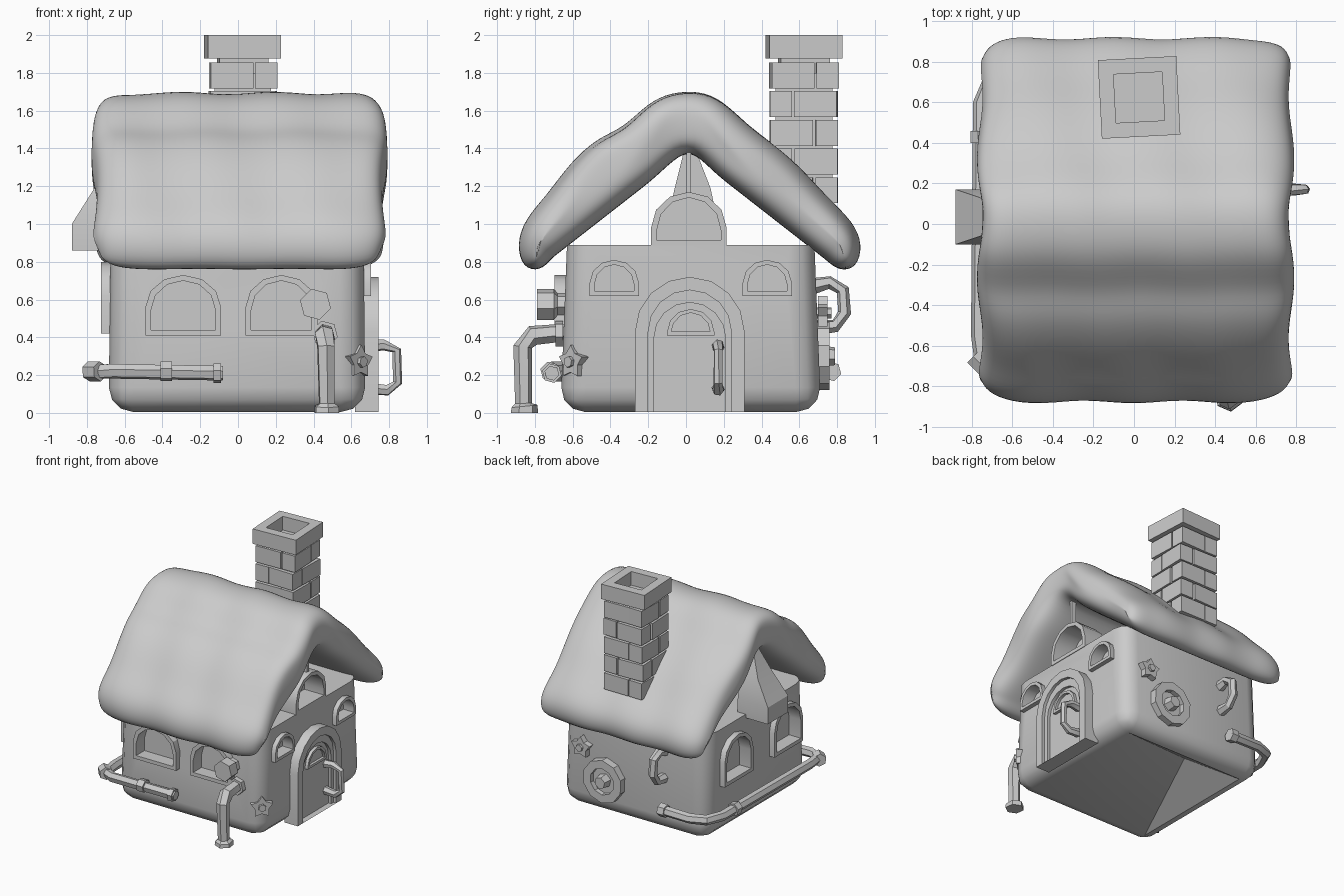
import bpy, bmesh, math, random
from mathutils import Vector, Matrix

if "Cube" in bpy.data.objects:
    bpy.data.objects.remove(bpy.data.objects["Cube"])

random.seed(4)
stone = bpy.data.materials.new("plain grey")
stone.diffuse_color = (0.6, 0.6, 0.6, 1)
stone.use_nodes = True
stone.node_tree.nodes["Principled BSDF"].inputs["Base Color"].default_value = stone.diffuse_color


def finish(bm, name, M=None):
    if M is not None:
        bm.transform(M)
    bmesh.ops.recalc_face_normals(bm, faces=bm.faces)
    me = bpy.data.meshes.new(name)
    bm.to_mesh(me)
    bm.free()
    me.materials.append(stone)
    ob = bpy.data.objects.new(name, me)
    bpy.context.collection.objects.link(ob)
    return ob


def wall_frame(nx, ny, origin):
    """Local x runs along the wall, y is up, z points out of the wall."""
    n = Vector((nx, ny, 0)).normalized()
    u = Vector((-n.y, n.x, 0))
    M = Matrix((u, Vector((0, 0, 1)), n)).transposed().to_4x4()
    M.translation = origin
    return M


def arch(w, h, rise, n=6):
    """Arched outline standing on y = 0."""
    pts = [(-w, 0), (w, 0)]
    for i in range(n + 1):
        a = math.pi * i / n
        pts.append((w * math.cos(a), h - rise + rise * math.sin(a)))
    return pts


def ngon(r, n, r2=None):
    rad = [r if i % 2 == 0 or r2 is None else r2 for i in range(n)]
    return [(q * math.cos(2 * math.pi * i / n + 0.3), q * math.sin(2 * math.pi * i / n + 0.3))
            for i, q in enumerate(rad)]


def prism(name, pts, z0, z1, M, taper=1.0):
    bm = bmesh.new()
    a = [bm.verts.new((x, y, z0)) for x, y in pts]
    b = [bm.verts.new((x * taper, y * taper, z1)) for x, y in pts]
    bm.faces.new(a)
    bm.faces.new(b)
    for i in range(len(pts)):
        j = (i + 1) % len(pts)
        bm.faces.new((a[i], a[j], b[j], b[i]))
    return finish(bm, name, M)


def ring(name, outer, inner, z0, z1, M):
    bm = bmesh.new()
    loops = [[bm.verts.new((x, y, z)) for x, y in p]
             for p, z in ((outer, z0), (outer, z1), (inner, z1), (inner, z0))]
    n = len(outer)
    for k in range(4):
        p, q = loops[k], loops[(k + 1) % 4]
        for i in range(n):
            j = (i + 1) % n
            bm.faces.new((p[i], p[j], q[j], q[i]))
    return finish(bm, name, M)


def tube(name, path, radii, sides=6):
    bm = bmesh.new()
    P = [Vector(p) for p in path]
    if not isinstance(radii, (list, tuple)):
        radii = [radii] * len(P)
    rings, side = [], None
    for i, p in enumerate(P):
        t = (P[min(i + 1, len(P) - 1)] - P[max(i - 1, 0)]).normalized()
        if side is None:
            side = t.orthogonal().normalized()
        side = (side - t * side.dot(t)).normalized()
        up = t.cross(side)
        rings.append([bm.verts.new(p + radii[i] * (side * math.cos(a) + up * math.sin(a)))
                      for a in (2 * math.pi * k / sides for k in range(sides))])
    for a, b in zip(rings, rings[1:]):
        for k in range(sides):
            j = (k + 1) % sides
            bm.faces.new((a[k], a[j], b[j], b[k]))
    bm.faces.new(rings[0])
    bm.faces.new(rings[-1])
    return finish(bm, name)


cutters = []


def window(name, w, h, rise, M, t=0.03, depth=0.05, pocket=0.06, cut=True):
    """Arched frame around a recess; cut=True carves the recess into the walls."""
    inner = [(x, y + t) for x, y in arch(w - t, h - 2 * t, rise - t / 2)]
    ring(name + "_frame", arch(w, h, rise), inner, -0.02 if cut else -pocket, depth, M)
    if cut:
        cutters.append(prism(name + "_cutter", inner, -pocket, 0.2, M))
    else:
        prism(name + "_pane", inner, -pocket - .02, -pocket + .008, M)


# walls: slightly tapered box with rounded corners (hollowed underneath later)
bm = bmesh.new()
bmesh.ops.create_cube(bm, size=1)
for v in bm.verts:
    top = v.co.z > 0
    v.co = (-0.005 + v.co.x * (1.34 if top else 1.36),
            0.025 + v.co.y * (1.31 if top else 1.38), 0.89 if top else 0.005)
edges = [e for e in bm.edges if min(v.co.z for v in e.verts) < 0.5]
bmesh.ops.bevel(bm, geom=edges, offset=0.13, segments=3, profile=0.5, affect='EDGES')
walls = finish(bm, "walls")

# thatched roof: puffy slab swept along x, pinched and scalloped at the ends
outer = [(-.86, .77), (-.89, .89), (-.85, 1.02), (-.73, 1.15), (-.61, 1.32), (-.46, 1.455),
         (-.33, 1.50), (-.2, 1.635), (-.08, 1.69), (.07, 1.70), (.19, 1.65), (.32, 1.52),
         (.45, 1.425), (.60, 1.30), (.73, 1.15), (.88, 1.01), (.93, .89), (.90, .77)]
inner = [(.8 * y, 1.38 - .78 * abs(.8 * y - .01)) for y, z in outer]
inner[0], inner[-1] = (-.77, .75), (.81, .75)
inner[8], inner[9] = (-.03, 1.375), (.05, 1.375)
loop = [Vector(p) for p in outer + inner[::-1]]
N, H = len(loop), len(outer)
norm = []
for i in range(N):
    t = (loop[(i + 1) % N] - loop[i - 1]).normalized()
    norm.append(Vector((-t.y, t.x)))
stations = [(-.77, .12), (-.75, .055), (-.68, .012)] + [(-.56 + .14 * k, 0) for k in range(9)]
stations += [(.68, .012), (.75, .055), (.77, .12)]
bm = bmesh.new()
rows = []
for x, inset in stations:
    row = []
    for i, p in enumerate(loop):
        k = i if i < H else N - 1 - i
        wave = 0.012 * math.sin(13 * x + 1.2 + 0.5 * k) if i < H else 0
        q = p + norm[i] * (wave - inset)
        tip = 0.025 if k in (0, 1, H - 2, H - 1) else 0
        sx = x + 0.008 + math.copysign(1, x) * (0.018 * math.sin(1.25 * k) - tip) * min(1, abs(x) / .7) ** 4
        row.append(bm.verts.new((sx, q.x, q.y)))
    rows.append(row)
for a, b in zip(rows, rows[1:]):
    for i in range(N):
        j = (i + 1) % N
        bm.faces.new((a[i], a[j], b[j], b[i]))
for row in (rows[0], rows[-1]):
    for k in range(H - 1):
        bm.faces.new((row[k], row[k + 1], row[N - 2 - k], row[N - 1 - k]))
roof = finish(bm, "thatched_roof")
sub = roof.modifiers.new("smooth", 'SUBSURF')
sub.levels = sub.render_levels = 2

# chimney: core, courses of four bricks in a pinwheel, hollow cap
C = Vector((0.025, 0.625, 0))
sq = lambda r: [(-r, -r), (r, -r), (r, r), (-r, r)]
prism("chimney_core", sq(.15), 1.12, 1.8, Matrix.Translation(C))
for c in range(5):
    for k in range(4):
        flip = -1 if c % 2 else 1
        x0, x1 = sorted((-.176 * flip, .05 * flip))
        M = (Matrix.Translation(C) @ Matrix.Rotation(math.radians(random.uniform(-2, 3)), 4, 'Z')
             @ Matrix.Rotation(k * math.pi / 2, 4, 'Z'))
        z = 1.11 + c * .152
        prism("chimney_brick", [(x0, -.178), (x1, -.178), (x1, -.06), (x0, -.06)], z, z + .137, M)
M = Matrix.Translation(C) @ Matrix.Rotation(math.radians(3), 4, 'Z')
ring("chimney_cap", sq(.194), sq(.12), 1.875, 2.0, M)
prism("chimney_flue", sq(.13), 1.78, 1.885, M)

# windows on each wall
window("front_window_left", .2, .32, .17, wall_frame(0, -1, (-.29, -.645, .41)))
window("front_window_right", .19, .32, .17, wall_frame(0, -1, (.23, -.645, .41)))
for y in (.33, -.33):
    window("left_window", .19, .38, .18, wall_frame(-1, 0, (-.675, y, .42)))
for y in (-.38, .43):
    window("small_right_window", .13, .19, .12, wall_frame(1, 0, (.665, y, .62)), .025, .04)
# gable window with its thin post
M = wall_frame(1, 0, (.6, .015, .885))
window("gable_window", .2, .285, .19, M, .03, .07, .12, False)
prism("gable_post", [(-.012, .27), (.012, .27), (.012, .5), (-.012, .5)], 0, .04, M)

# wedge-shaped bay on the left gable
bm = bmesh.new()
lev = [(.86, -.88, -.10, .17), (1.0, -.88, -.10, .17), (1.19, -.76, -.06, .13), (1.37, -.67, -.015, .06)]
R = [[bm.verts.new(p) for p in ((x, a, z), (x, b, z), (-.6, b, z), (-.6, a, z))] for z, x, a, b in lev]
for p, q in zip(R, R[1:]):
    for i in range(4):
        bm.faces.new((p[i], p[(i + 1) % 4], q[(i + 1) % 4], q[i]))
bm.faces.new(R[0])
bm.faces.new(R[-1])
finish(bm, "left_gable_bay")

# door with stepped arch, little window and handle
M = wall_frame(1, 0, (.66, .02, .005))
ring("door_surround", arch(.29, .715, .29, 8), arch(.22, .645, .22, 8), -.04, .085, M)
ring("door_inner_frame", arch(.22, .645, .22, 8), arch(.19, .58, .19, 8), -.04, .06, M)
prism("door_panel", arch(.19, .58, .19, 8), -.04, .035, M)
window("door_window", .125, .14, .12, wall_frame(1, 0, (.69, .025, .41)), .02, .03, .0, False)
tube("door_handle", [(.68, .17, .35), (.77, .17, .36), (.84, .17, .33), (.845, .17, .16),
                     (.79, .17, .12), (.68, .17, .13)], [.035, .03, .025, .025, .03, .035])

# pipe wrapping the front, left and back walls, with collars
path = [(-.08, -.71, .21), (-.66, -.73, .22), (-.75, -.68, .22), (-.765, -.55, .22),
        (-.755, .6, .22), (-.70, .73, .22), (-.58, .775, .22), (-.3, .77, .22)]
tube("wall_pipe", path, .04)
for a, b in (((-.09, -.71, .21), (-.13, -.71, .21)), ((-.35, -.72, .22), (-.41, -.72, .22)),
             ((-.73, -.71, .22), (-.79, -.65, .22)), ((-.757, .4, .22), (-.757, .46, .22)),
             ((-.3, .77, .22), (-.36, .77, .22))):
    tube("pipe_collar", [a, b], .053)

# front outlet and drain spout
tube("front_outlet", [(.41, -.6, .575), (.41, -.68, .575), (.41, -.70, .575), (.41, -.79, .575)],
     [.06, .06, .085, .085])
tube("drain_spout", [(.46, -.6, .42), (.46, -.70, .42), (.46, -.81, .41), (.465, -.865, .35),
                     (.47, -.86, .05), (.47, -.855, .035), (.47, -.855, .0)],
     [.05, .05, .055, .05, .045, .07, .072])
tube("spout_collar", [(.46, -.65, .42), (.46, -.69, .42)], .07)

# star-shaped valves at the front right corner and on the back
for n, o in (((1, -1), (.61, -.57, .27)), ((0, 1), (.46, .69, .53))):
    M = wall_frame(*n, o)
    prism("star_valve", ngon(.09, 10, .055), .01, .06, M)
    prism("star_valve_stem", ngon(.03, 6), -.01, .08, M)

# round hatch and hooked pipe on the back
M = wall_frame(0, 1, (.25, .70, .30))
ring("back_hatch_rim", ngon(.18, 10), ngon(.11, 10), -.02, .06, M)
prism("back_hatch_plate", ngon(.11, 10), -.02, .02, M)
prism("back_hatch_nut", ngon(.06, 6), 0, .09, M, .8)
tube("back_hook_pipe", [(-.28, .67, .67), (-.28, .76, .69), (-.28, .83, .65), (-.28, .84, .53),
                        (-.28, .79, .46), (-.28, .67, .45)], [.045, .035, .035, .035, .035, .045])

# carve the window recesses, then hollow the underside into a faceted cavity
for c in cutters:
    m = walls.modifiers.new("recess", 'BOOLEAN')
    m.operation, m.solver, m.object = 'DIFFERENCE', 'EXACT', c
bpy.context.view_layer.update()
carved = bpy.data.meshes.new_from_object(walls.evaluated_get(bpy.context.evaluated_depsgraph_get()))
walls.modifiers.clear()
walls.data = carved
for c in cutters:
    bpy.data.objects.remove(c)
bm = bmesh.new()
bm.from_mesh(carved)
base = [f for f in bm.faces if f.normal.z < -.99 and f.calc_center_median().z < .01]
for f in bmesh.ops.poke(bm, faces=base)["verts"]:
    f.co = (-.25, .3, .2)
bm.to_mesh(carved)
bm.free()

# shading: smooth roof, angle-based edges elsewhere
for p in roof.data.polygons:
    p.use_smooth = True
for ob in bpy.context.scene.objects:
    ob.select_set(ob != roof)
    if ob != roof:
        bpy.context.view_layer.objects.active = ob
bpy.ops.object.shade_smooth_by_angle(angle=math.radians(32))
